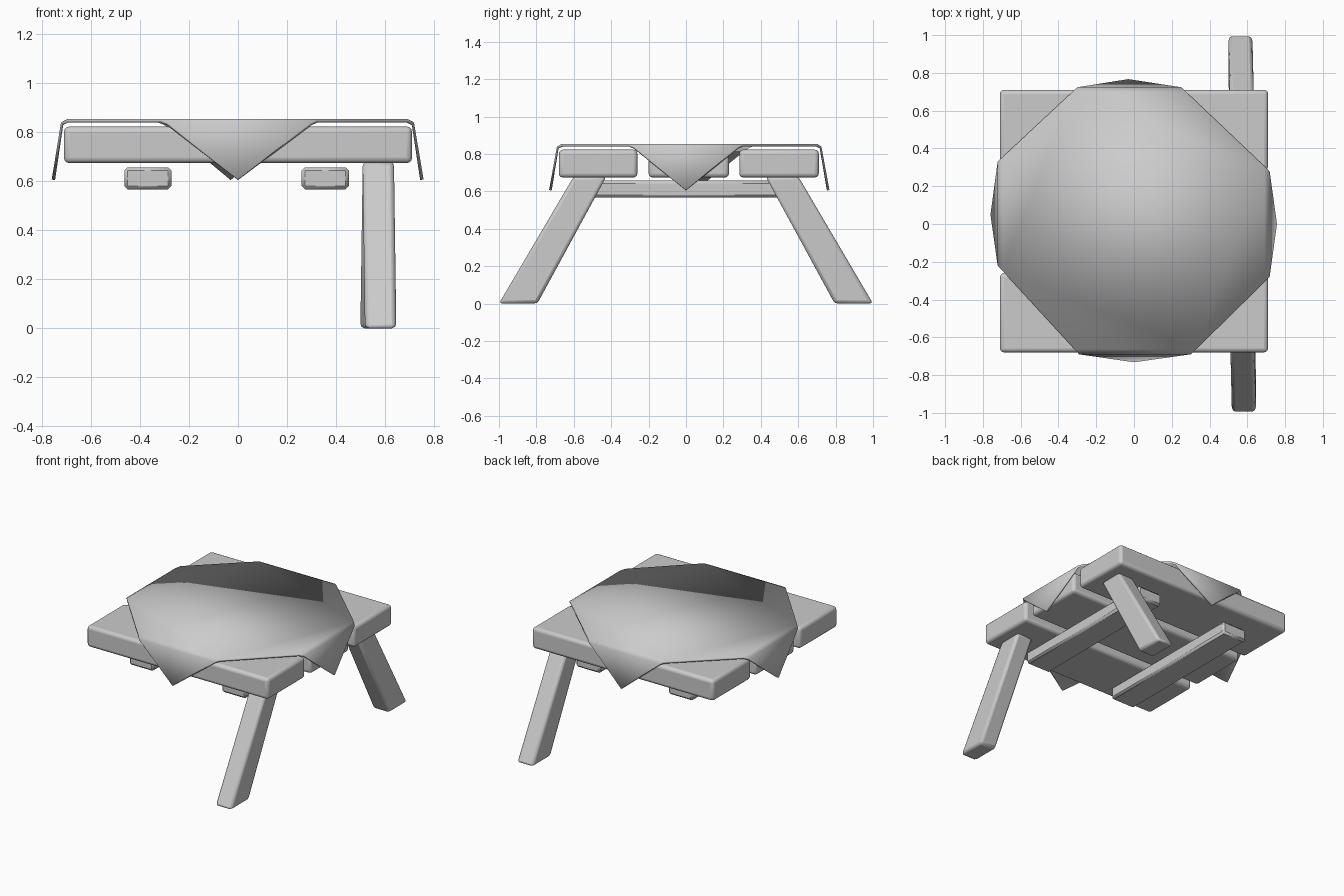
import bpy, bmesh, math
from mathutils import Vector

if "Cube" in bpy.data.objects:
    bpy.data.objects.remove(bpy.data.objects["Cube"])


def finish(name, bm, bevel=0.0, segments=2):
    bmesh.ops.recalc_face_normals(bm, faces=bm.faces)
    me = bpy.data.meshes.new(name)
    bm.to_mesh(me)
    bm.free()
    ob = bpy.data.objects.new(name, me)
    bpy.context.collection.objects.link(ob)
    if bevel:
        m = ob.modifiers.new("bevel", 'BEVEL')
        m.width, m.segments = bevel, segments
    bpy.ops.object.select_all(action='DESELECT')
    ob.select_set(True)
    bpy.context.view_layer.objects.active = ob
    bpy.ops.object.shade_smooth_by_angle(angle=math.radians(35))
    return ob


def box(name, lo, hi, bevel, segments):
    bm = bmesh.new()
    bmesh.ops.create_cube(bm, size=1)
    lo, hi = Vector(lo), Vector(hi)
    bmesh.ops.scale(bm, vec=hi - lo, verts=bm.verts)
    bmesh.ops.translate(bm, vec=(lo + hi) / 2, verts=bm.verts)
    return finish(name, bm, bevel, segments)


# three thick top planks
for name, y0, y1 in (("front_plank", -0.68, -0.26), ("middle_plank", -0.2, 0.23),
                     ("back_plank", 0.285, 0.71)):
    box(name, (-0.71, y0, 0.674), (0.71, y1, 0.823), 0.022, 3)

# cross beams under the planks
for name, x in (("left_beam", -0.368), ("right_beam", 0.356)):
    box(name, (x - 0.096, -0.56, 0.566), (x + 0.096, 0.59, 0.657), 0.014, 1)

# splayed legs, both on the right-hand end
profile = [(1.0, 0.0), (0.795, 0.0), (0.425, 0.68), (0.60, 0.68)]
for name, s, x, taper in (("front_leg", -1, 0.577, 0.008), ("back_leg", 1, 0.568, -0.008)):
    bm = bmesh.new()
    rings = []
    for dx in (-0.064, 0.064):
        rings.append([bm.verts.new((x + dx + (taper if z < 0.3 else -taper) * 0.6, s * y, z))
                      for y, z in profile])
    bm.faces.new(rings[0])
    bm.faces.new(rings[1])
    for i in range(4):
        j = (i + 1) % 4
        bm.faces.new((rings[0][i], rings[0][j], rings[1][j], rings[1][i]))
    finish(name, bm, 0.018, 2)

# square cloth laid diagonally: each side has two fold ends and a hanging tip
sides = [((-0.29, -0.69), (0.30, -0.69), (0.0, -0.732)),
         ((0.718, -0.28), (0.718, 0.28), (0.757, 0.0)),
         ((0.25, 0.724), (-0.30, 0.724), (-0.03, 0.767)),
         ((-0.722, 0.33), (-0.722, -0.22), (-0.76, 0.05))]
bm = bmesh.new()
top = []
for i, (a, b, tip) in enumerate(sides):
    a, b = Vector(a), Vector(b)
    before, after = Vector(sides[i - 1][1]), Vector(sides[(i + 1) % 4][0])
    inner = [bm.verts.new((*p, 0.853)) for p in (a.lerp(before, 0.06), b.lerp(after, 0.06))]
    outer = [bm.verts.new((*p, 0.84)) for p in (a, b)]
    point = bm.verts.new((*tip, 0.607))
    bm.faces.new((inner[0], outer[0], outer[1], inner[1]))
    bm.faces.new((outer[0], point, outer[1]))
    top += inner
bm.faces.new(top)
cloth = finish("tablecloth", bm)
if max(cloth.data.polygons, key=lambda p: p.area).normal.z < 0:
    cloth.data.flip_normals()
solid = cloth.modifiers.new("thickness", 'SOLIDIFY')
solid.thickness, solid.offset = 0.014, -1
